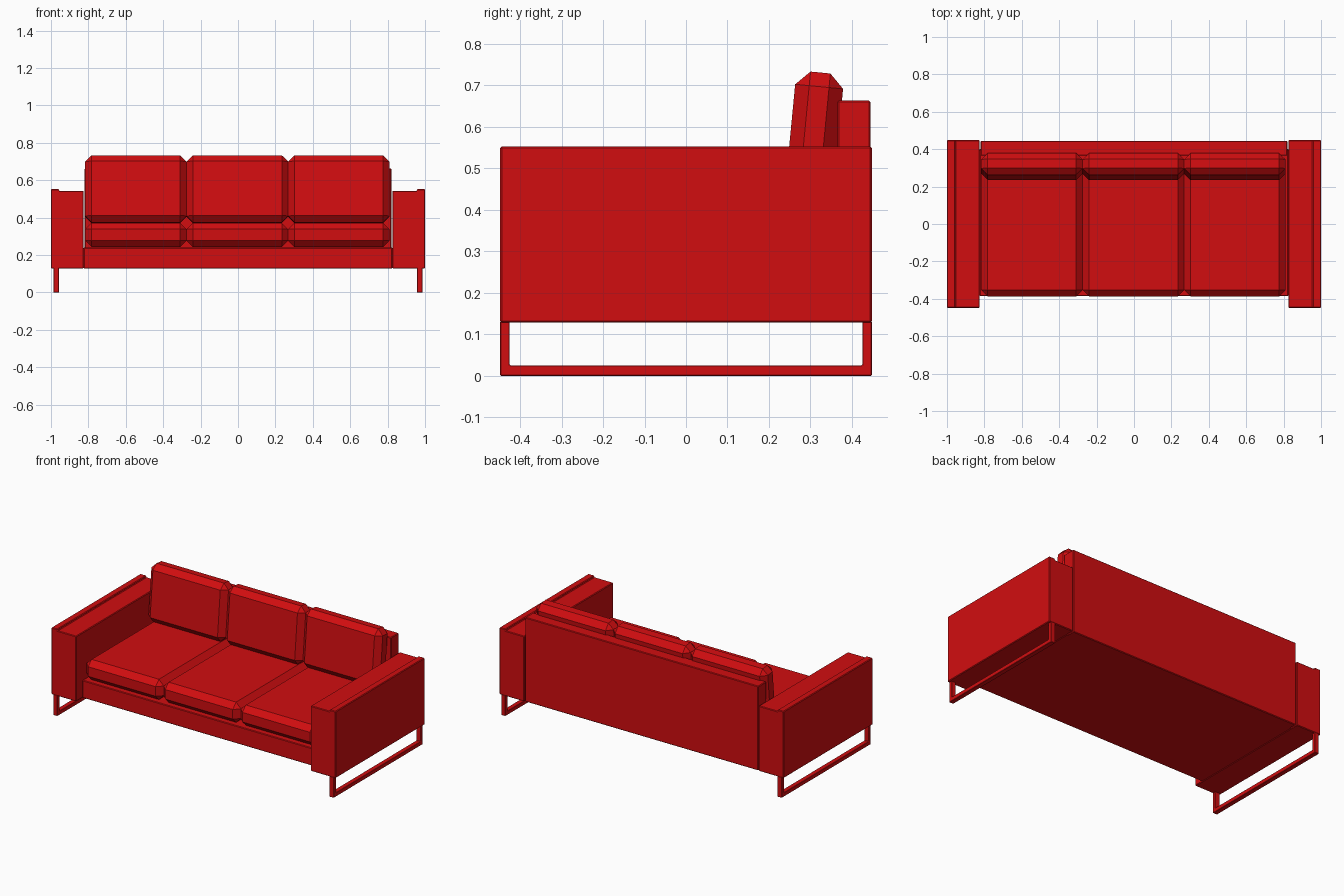
import bpy, bmesh, math
from mathutils import Matrix, Vector

cube = bpy.data.objects.get("Cube")
if cube:
    bpy.data.objects.remove(cube, do_unlink=True)

red = bpy.data.materials.new("sofa red")
red.use_nodes = True
RED = (0.64, 0.004, 0.005, 1)
red.diffuse_color = RED
red.node_tree.nodes["Principled BSDF"].inputs["Base Color"].default_value = RED


def finish(name, bm, bevel):
    """Turn a bmesh into an object with a single flat chamfer."""
    bmesh.ops.recalc_face_normals(bm, faces=bm.faces)
    mesh = bpy.data.meshes.new(name)
    bm.to_mesh(mesh)
    bm.free()
    mesh.materials.append(red)
    obj = bpy.data.objects.new(name, mesh)
    bpy.context.scene.collection.objects.link(obj)
    mod = obj.modifiers.new("chamfer", "BEVEL")
    mod.width = bevel
    mod.segments = 1
    mod.limit_method = "ANGLE"
    return obj


def box(name, low, high, bevel):
    low, high = Vector(low), Vector(high)
    bm = bmesh.new()
    bmesh.ops.create_cube(bm, size=1)
    bmesh.ops.scale(bm, vec=high - low, verts=bm.verts)
    bmesh.ops.translate(bm, vec=(low + high) / 2, verts=bm.verts)
    return finish(name, bm, bevel)


def prism(name, points, direction, bevel):
    """Extrude a closed outline along a direction."""
    bm = bmesh.new()
    face = bm.faces.new([bm.verts.new(p) for p in points])
    new = bmesh.ops.extrude_face_region(bm, geom=[face])["geom"]
    moved = [v for v in new if isinstance(v, bmesh.types.BMVert)]
    bmesh.ops.translate(bm, vec=direction, verts=moved)
    return finish(name, bm, bevel)


DEPTH = 0.448
BOTTOM = 0.128

# Arms with a raised outer lip, and the sled legs below them
arm = [(0.825, BOTTOM), (1, BOTTOM), (1, 0.553), (0.957, 0.553),
       (0.957, 0.543), (0.825, 0.543)]
leg = [(-DEPTH, 0), (DEPTH, 0), (DEPTH, 0.132), (0.425, 0.132),
       (0.425, 0.025), (-0.425, 0.025), (-0.425, 0.132), (-DEPTH, 0.132)]
for side, s in (("left", 1), ("right", -1)):
    prism(side + "_arm", [(s * x, -DEPTH, z) for x, z in arm],
          (0, 2 * DEPTH, 0), 0.004)
    prism(side + "_leg_frame", [(s * 0.957, y, z) for y, z in leg],
          (s * 0.03, 0, 0), 0.002)

# Seat base and backrest, filling the space between the arms
box("seat_base", (-0.826, -0.385, BOTTOM), (0.826, 0.40, 0.24), 0.004)
box("backrest", (-0.82, 0.365, BOTTOM), (0.82, 0.445, 0.664), 0.004)

# Three seat cushions and three leaning back cushions
edges = (-0.817, -0.275, 0.268, 0.81)
for place, x0, x1 in zip(("right", "middle", "left"), edges, edges[1:]):
    box(place + "_seat_cushion", (x0, -0.387, 0.243), (x1, 0.36, 0.372), 0.034)
    half = (x1 - x0) / 2
    cushion = box(place + "_back_cushion", (-half, -0.058, -0.18),
                  (half, 0.058, 0.18), 0.034)
    cushion.matrix_world = (Matrix.Translation(((x0 + x1) / 2, 0.307, 0.552))
                            @ Matrix.Rotation(math.radians(-5.5), 4, "X"))
